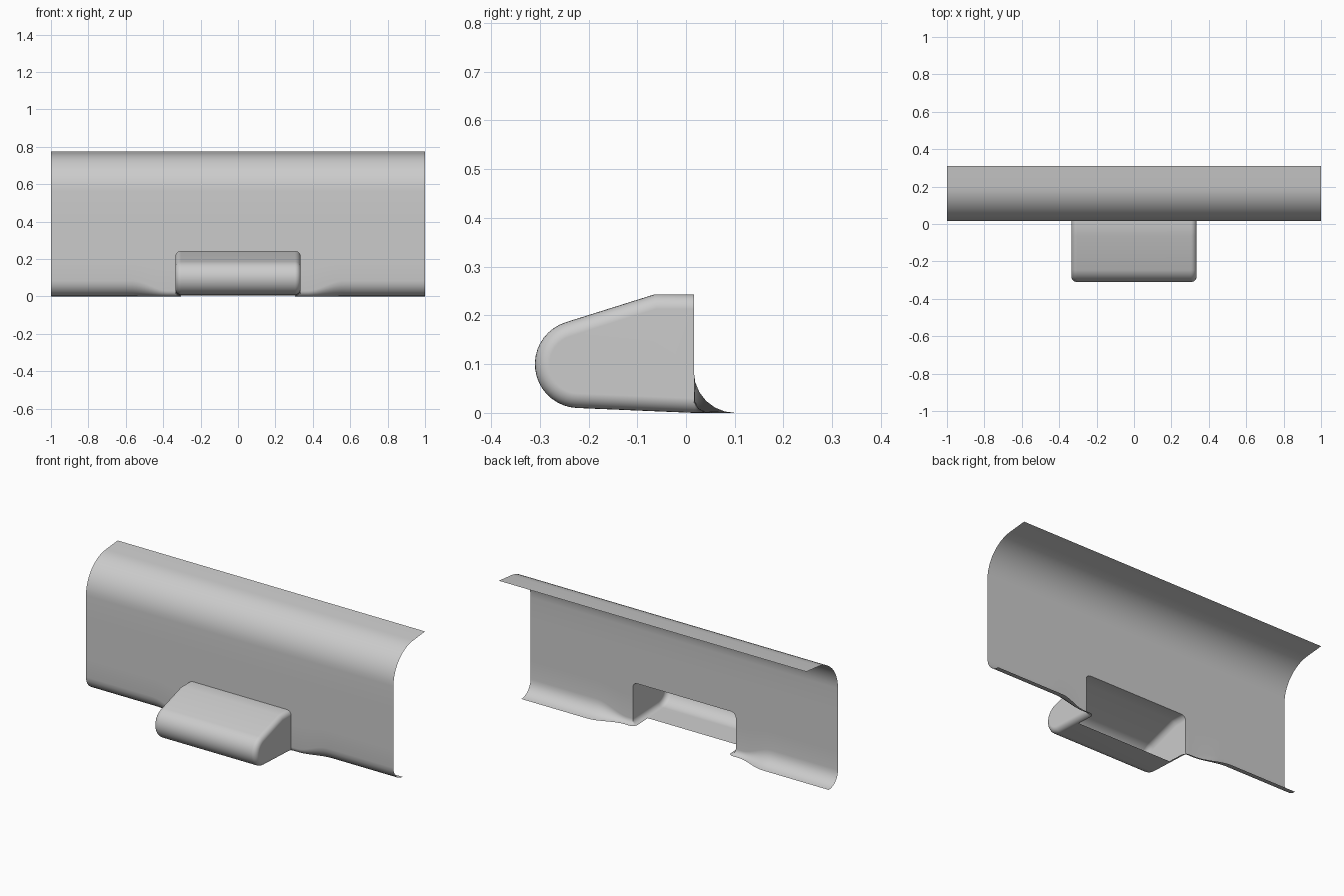
import bpy, bmesh, math

if "Cube" in bpy.data.objects:
    bpy.data.objects.remove(bpy.data.objects["Cube"])

W = 0.335          # half width of the pocket
R = 0.03           # pocket edge radius
Y0 = 0.016         # plane of the panel
ZT = 0.243         # top of the pocket
STEPS = 6
ANG = [math.pi / 2 * i / STEPS for i in range(STEPS + 1)]


def grid(bm, rows):
    """Skin a list of equally long point rows, mirrored to both sides of x = 0."""
    for s in (1, -1):
        vs = [[bm.verts.new((s * x, y, z)) for x, y, z in row] for row in rows]
        for a, b in zip(vs, vs[1:]):
            for i in range(len(a) - 1):
                quad = (a[i], a[i + 1], b[i + 1], b[i])
                bm.faces.new(quad if s > 0 else quad[::-1])


def finish(bm, name):
    bmesh.ops.remove_doubles(bm, verts=bm.verts, dist=1e-4)
    bmesh.ops.recalc_face_normals(bm, faces=bm.faces)
    # outside faces look to the front
    if sum(f.normal.y * f.calc_area() for f in bm.faces) > 0:
        bmesh.ops.reverse_faces(bm, faces=bm.faces)
    me = bpy.data.meshes.new(name)
    bm.to_mesh(me)
    bm.free()
    ob = bpy.data.objects.new(name, me)
    bpy.context.collection.objects.link(ob)
    bpy.ops.object.select_all(action='DESELECT')
    ob.select_set(True)
    bpy.context.view_layer.objects.active = ob
    bpy.ops.object.shade_smooth_by_angle(angle=math.radians(35))
    return ob


def lip_radius(x):
    """Bottom lip narrows towards the pocket opening."""
    t = min(max((x - 0.37) / 0.2, 0), 1)
    return R + (0.085 - R) * t * t * (3 - 2 * t)


# --- back panel: vertical sheet with curved top and bottom lip ---
top_curve = [(Y0 + 0.2 - 0.2 * math.cos(a), 0.565 + 0.2 * math.sin(a))
             for a in [math.radians(85) * i / 12 for i in range(13)]]
top_curve.append((0.31, 0.775))


def panel_column(x, z0):
    return ([(x, Y0, z0), (x, Y0, z0 + (0.3 - z0) * 0.5), (x, Y0, 0.3), (x, Y0, 0.43)]
            + [(x, y, z) for y, z in top_curve])


side_x = [1.0, 0.8] + [0.6 - 0.02 * i for i in range(13)] + [W]
bm = bmesh.new()
grid(bm, [panel_column(x, lip_radius(x)) for x in side_x])
# sheet above the opening, with rounded opening corners
grid(bm, [panel_column(0, ZT)] +
     [panel_column(W - R + R * math.sin(a), ZT - R + R * math.cos(a)) for a in ANG])
# joins the side sheet to the sheet above the opening
# bottom lip, turning around the opening corner into the pocket
lip = [(x, 0.0) for x in side_x] + [(W, a) for a in ANG[1:]]
grid(bm, [[(x - lip_radius(x) * (1 - math.cos(a)) * math.sin(d),
            Y0 + lip_radius(x) * (1 - math.cos(a)) * math.cos(d),
            lip_radius(x) * (1 - math.sin(a))) for a in ANG] for x, d in lip])
finish(bm, "back_panel")

# --- pocket: rounded nose profile as (y, z, normal angle) ---
prof = [(Y0, ZT, 90), (-0.065, ZT, 98.5)]
prof += [(-0.22 + 0.09 * math.cos(math.radians(d)), 0.1 + 0.09 * math.sin(math.radians(d)), d)
         for d in [107 + 160.5 * i / 18 for i in range(19)]]
prof += [(-0.08, 0.004, 267.7), (Y0, 0.0, 270)]


def pocket_ring(a):
    inset = R * (1 - math.cos(a))
    return [(W - R + R * math.sin(a),
             y - inset * math.cos(math.radians(d)),
             z - inset * math.sin(math.radians(d))) for y, z, d in prof]


bm = bmesh.new()
rings = [pocket_ring(a) for a in ANG]
grid(bm, rings)                                             # rounded edges
middle = [(x, y, z) for x, y, z in rings[0]][:-1]           # floor stops short of the panel
grid(bm, [[(0, y, z) for x, y, z in middle], middle])
for s in (1, -1):                                           # side walls
    bm.faces.new([bm.verts.new((s * x, y, z)) for x, y, z in rings[-1]])
pocket = finish(bm, "pocket")
wn = pocket.modifiers.new("even_shading", 'WEIGHTED_NORMAL')
wn.keep_sharp = True
